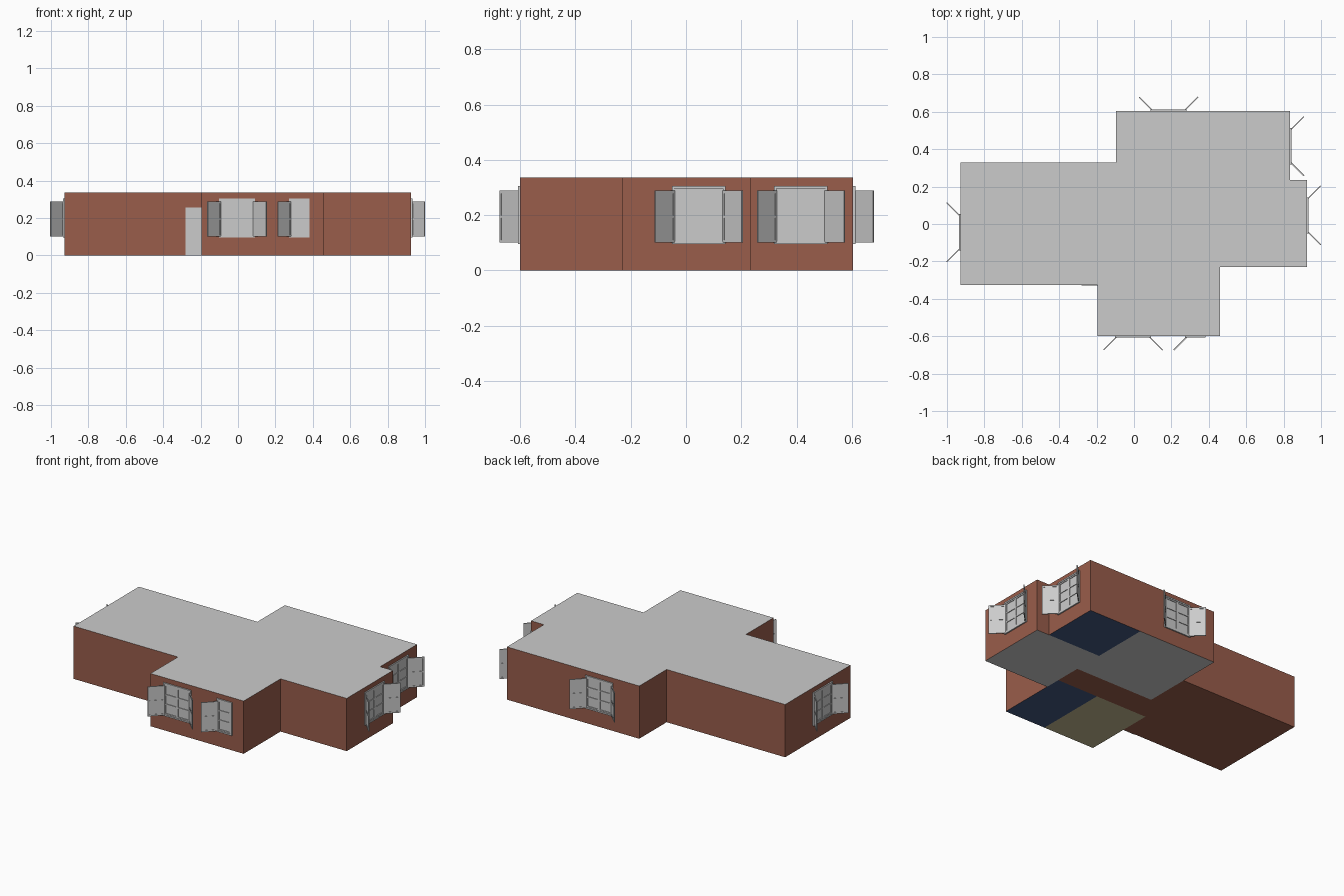
import bpy, bmesh
from math import radians
from mathutils import Matrix, Vector

cube = bpy.data.objects.get("Cube")
if cube:
    bpy.data.objects.remove(cube, do_unlink=True)


def material(name, r, g, b):
    m = bpy.data.materials.new(name)
    m.use_nodes = True
    m.diffuse_color = (r, g, b, 1)
    m.node_tree.nodes["Principled BSDF"].inputs["Base Color"].default_value = (r, g, b, 1)
    return m


BRICK = material("brick brown", 0.32, 0.11, 0.07)
GREY = material("light grey", 0.6, 0.6, 0.6)
NAVY = material("navy floor", 0.055, 0.098, 0.22)
OLIVE = material("olive floor", 0.55, 0.48, 0.28)
HEIGHT = 0.335


def finish(name, bm, mat, matrix=Matrix()):
    mesh = bpy.data.meshes.new(name)
    bm.to_mesh(mesh)
    bm.free()
    mesh.materials.append(mat)
    obj = bpy.data.objects.new(name, mesh)
    obj.matrix_world = matrix
    bpy.context.collection.objects.link(obj)
    return obj


def add_box(bm, x0, x1, y0, y1, z0, z1):
    size = Matrix.Diagonal((x1 - x0, y1 - y0, z1 - z0, 1))
    centre = Matrix.Translation(((x0 + x1) / 2, (y0 + y1) / 2, (z0 + z1) / 2))
    bmesh.ops.create_cube(bm, size=1, matrix=centre @ size)


# House shell: brick walls with a flat grey roof
outline = [(-0.928, -0.325), (-0.195, -0.325), (-0.195, -0.6), (0.46, -0.6),
           (0.46, -0.23), (0.925, -0.23), (0.925, 0.235), (0.835, 0.235),
           (0.835, 0.605), (-0.095, 0.605), (-0.095, 0.33), (-0.928, 0.33)]
bm = bmesh.new()
base = bm.faces.new([bm.verts.new((x, y, 0)) for x, y in outline])
bmesh.ops.extrude_face_region(bm, geom=[base])
bm.faces.ensure_lookup_table()
top = next(f for f in bm.faces if f is not base and abs(f.normal.z) > 0.9 or len(f.verts) > 4 and f is not base)
for v in top.verts:
    v.co.z = HEIGHT
if base.is_valid:
    bmesh.ops.delete(bm, geom=[base], context='FACES_ONLY')
bmesh.ops.recalc_face_normals(bm, faces=bm.faces[:])
bm.normal_update()
if top.normal.z < 0:
    bmesh.ops.reverse_faces(bm, faces=bm.faces[:])
shell = finish("house_walls_and_roof", bm, BRICK)
shell.data.materials.append(GREY)
for p in shell.data.polygons:
    if p.normal.z > 0.5:
        p.material_index = 1

# Room floors, seen from underneath
rooms = {
    "hall_floor": (BRICK, [(-0.928, -0.195, -0.325, 0.33), (-0.195, -0.095, -0.13, 0.33),
                           (-0.095, 0.46, -0.13, 0.04)]),
    "living_floor": (GREY, [(-0.095, 0.46, 0.04, 0.605), (0.46, 0.925, -0.23, 0.235)]),
    "back_wet_room_floor": (NAVY, [(0.46, 0.835, 0.235, 0.605)]),
    "front_wet_room_floor": (NAVY, [(0.17, 0.46, -0.6, -0.13)]),
    "kitchen_floor": (OLIVE, [(-0.195, 0.17, -0.6, -0.13)]),
}
for name, (mat, rects) in rooms.items():
    bm = bmesh.new()
    for x0, x1, y0, y1 in rects:
        bm.faces.new([bm.verts.new(c) for c in
                      ((x0, y0, 0), (x0, y1, 0), (x1, y1, 0), (x1, y0, 0))])
    finish(name, bm, mat)

# Front door beside the projecting block
bm = bmesh.new()
add_box(bm, -0.28, -0.195, -0.329, -0.324, 0, 0.255)
finish("front_door", bm, GREY)


def rails(bm, x0, x1, y0, y1, z0, z1, w, rows):
    """Rectangular frame with evenly spaced cross bars."""
    add_box(bm, x0, x0 + w, y0, y1, z0, z1)
    add_box(bm, x1 - w, x1, y0, y1, z0, z1)
    for i in range(rows + 1):
        z = z0 + (z1 - z0 - w) * i / rows
        add_box(bm, x0 + w, x1 - w, y0, y1, z, z + w)


def window(name, x, y, turn, half, columns, sides):
    """Framed window on a wall; local -y points outwards."""
    place = Matrix.Translation((x, y, 0)) @ Matrix.Rotation(radians(turn), 4, 'Z')
    z0, z1 = 0.095, 0.305
    bm = bmesh.new()
    add_box(bm, -half, half, -0.002, 0.002, z0, z1)
    rails(bm, -half, half, -0.008, 0, z0, z1, 0.009, 1)
    inner = half - 0.01
    step = 2 * inner / columns
    for c in range(columns):
        left = -inner + c * step
        rails(bm, left, left + step, -0.006, 0, z0 + 0.01, z1 - 0.01, 0.008, 3)
    finish(name + "_window", bm, GREY, place)
    # Open shutters swung out at an angle
    for side in sides:
        bm = bmesh.new()
        add_box(bm, 0, 0.1, -0.001, 0.001, 0.1, 0.288)
        rails(bm, 0, 0.1, -0.003, 0.003, 0.1, 0.288, 0.01, 2)
        hinge = Matrix.Translation((side * inner, -0.003, 0))
        swing = Matrix.Rotation(radians(-45 if side > 0 else -135), 4, 'Z')
        finish(name + ("_right" if side > 0 else "_left") + "_shutter",
               bm, GREY, place @ hinge @ swing)


both = (-1, 1)
window("front_wide", -0.005, -0.6, 0, 0.097, 2, both)
window("front_narrow", 0.327, -0.6, 0, 0.054, 1, (-1,))
window("side_front", 0.925, 0.046, 90, 0.097, 2, both)
window("side_back", 0.835, 0.416, 90, 0.097, 2, both)
window("rear", 0.185, 0.605, 180, 0.097, 2, both)
window("far_side", -0.928, -0.044, -90, 0.097, 2, both)
